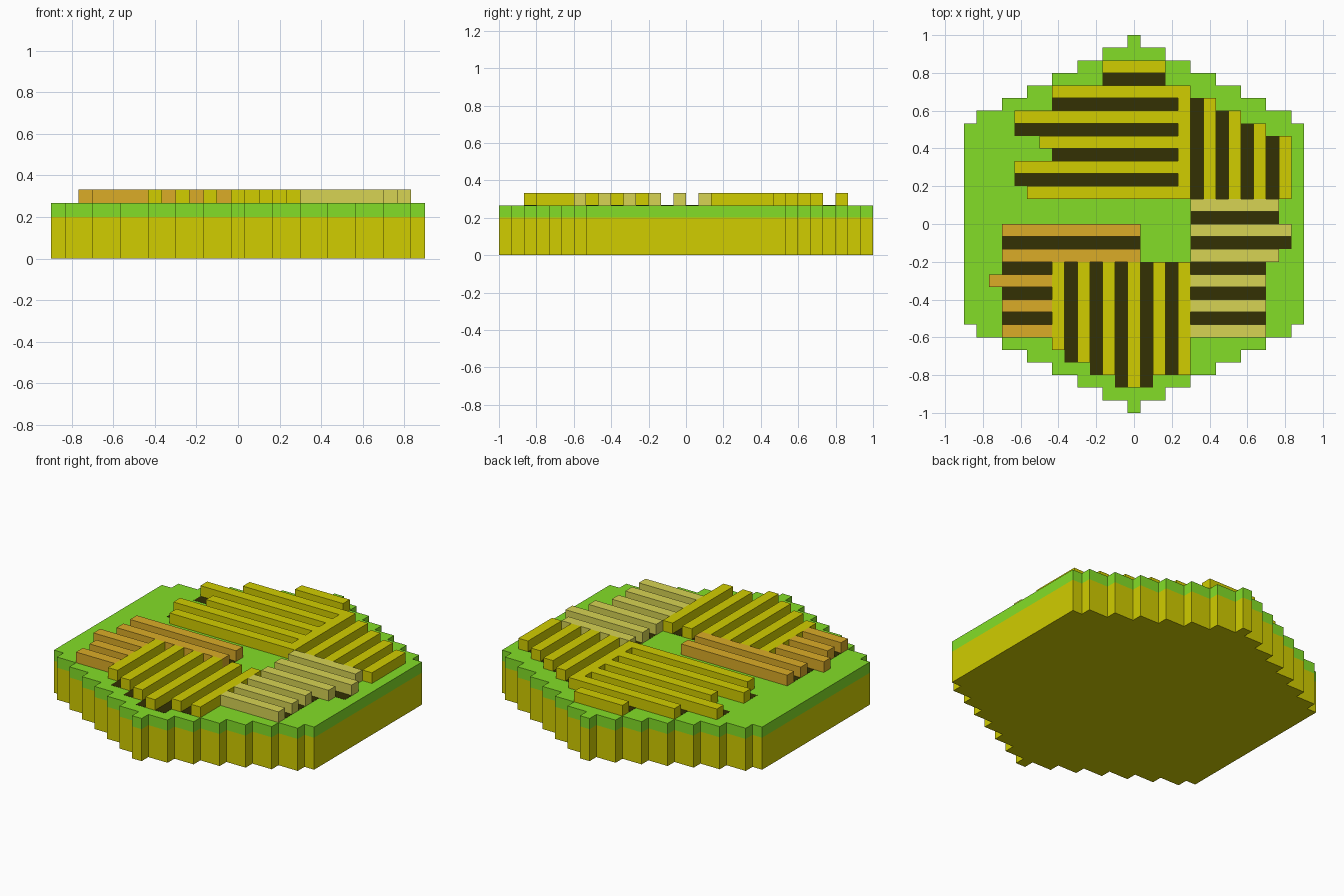
import bpy, bmesh

U = 1 / 15            # one block of the grid
GRASS_TOP = 4 * U     # height of the field surface

cube = bpy.data.objects.get("Cube")
if cube:
    bpy.data.objects.remove(cube, do_unlink=True)


def make_material(name, rgb):
    col = [((c / 255 + 0.055) / 1.055) ** 2.4 if c > 10 else c / 255 / 12.92 for c in rgb] + [1.0]
    m = bpy.data.materials.new(name)
    m.use_nodes = True
    m.diffuse_color = col
    bsdf = m.node_tree.nodes["Principled BSDF"]
    bsdf.inputs["Base Color"].default_value = col
    bsdf.inputs["Roughness"].default_value = 0.9
    return m


EARTH = make_material("earth and crop yellow", (209, 205, 0))
GRASS = make_material("grass green", (131, 222, 39))
ORANGE = make_material("crop orange", (219, 172, 39))
KHAKI = make_material("crop khaki", (215, 212, 83))
FURROW = make_material("furrow dark soil", (51, 49, 3))


def finish(name, bm, mat):
    bmesh.ops.recalc_face_normals(bm, faces=bm.faces)
    me = bpy.data.meshes.new(name)
    bm.to_mesh(me)
    bm.free()
    me.materials.append(mat)
    ob = bpy.data.objects.new(name, me)
    bpy.context.collection.objects.link(ob)


def prism(name, outline, z0, z1, mat):
    """Extrude a closed outline from z0 to z1."""
    bm = bmesh.new()
    face = bm.faces.new([bm.verts.new((x, y, z0)) for x, y in outline])
    new = bmesh.ops.extrude_face_region(bm, geom=[face])["geom"]
    bmesh.ops.translate(bm, vec=(0, 0, z1 - z0),
                        verts=[v for v in new if isinstance(v, bmesh.types.BMVert)])
    # the extrusion keeps the starting face, so the prism is closed
    finish(name, bm, mat)


def boxes(name, rects, height, mat):
    """Boxes on the field; each rect is (x0, x1, y0, y1) in blocks."""
    bm = bmesh.new()
    for x0, x1, y0, y1 in rects:
        verts = bmesh.ops.create_cube(bm, size=1)["verts"]
        for v in verts:
            v.co.x = (x1 if v.co.x > 0 else x0) * U
            v.co.y = (y1 if v.co.y > 0 else y0) * U
            v.co.z = GRASS_TOP + (height if v.co.z > 0 else 0)
    finish(name, bm, mat)


# Stepped hexagonal ground: one quarter mirrored into the full outline
halves = [0.5, 2.5, 4.5, 6.5, 8.5, 10.5, 12.5, 13.5]
quarter = []
for i, h in enumerate(halves):
    quarter += [(h * U, (15 - i) * U)]
    if i < len(halves) - 1:
        quarter += [(h * U, (14 - i) * U)]
right = quarter + [(x, -y) for x, y in reversed(quarter)]
outline = right + [(-x, y) for x, y in reversed(right)]
prism("earth_base", outline, 0, 3 * U, EARTH)
prism("grass_layer", outline, 3 * U, GRASS_TOP, GRASS)


def rows(y_top, spans):
    """Rows one block deep going down from y_top; alternately bar, furrow."""
    r = [(a, b, y_top - 1 - i, y_top - i) for i, (a, b) in enumerate(spans)]
    return r[0::2], r[1::2]


def columns(x_left, spans):
    """Columns one block wide going right from x_left; alternately bar, furrow."""
    r = [(x_left + i, x_left + i + 1, a, b) for i, (a, b) in enumerate(spans)]
    return r[0::2], r[1::2]


# Back field: rows joined by a spine on the left side
back_bars, back_furrows = rows(13, [
    (-2.5, 2.5), (-2.5, 2.5), (-6.5, 3.5), (-6.5, 3.5), (-9.5, 3.5), (-9.5, 3.5),
    (-7.5, 3.5), (-6.5, 3.5), (-9.5, 3.5), (-9.5, 3.5), (-8.5, 3.5)])
back_bars.append((3.5, 4.5, 2, 11))

# Back left field: columns shortening toward the edge, furrow first
bl_furrows, bl_bars = columns(4.5, [(2, t) for t in (10, 10, 9, 9, 8, 8, 7, 7)])

# Left field
left_bars, left_furrows = rows(2, [(4.5, e) for e in
                                   (11.5, 11.5, 12.5, 12.5, 11.5) + (10.5,) * 6])

# Right field
right_bars, right_furrows = rows(0, [(-10.5, 0.5)] * 3 + [(-10.5, -6.5), (-11.5, -6.5)]
                                 + [(-10.5, -6.5)] * 4)

# Front field
front_bars, front_furrows = columns(-6.5, [(b, -3) for b in
                                           (-10, -11, -11, -12, -12, -13, -13, -13, -12, -12, -12)])

for name, bars, furrows, mat in (
        ("back_field", back_bars, back_furrows, EARTH),
        ("back_left_field", bl_bars, bl_furrows, EARTH),
        ("left_field", left_bars, left_furrows, KHAKI),
        ("right_field", right_bars, right_furrows, ORANGE),
        ("front_field", front_bars, front_furrows, EARTH)):
    boxes(name + "_crops", bars, U, mat)
    boxes(name + "_furrows", furrows, 0.001, FURROW)
